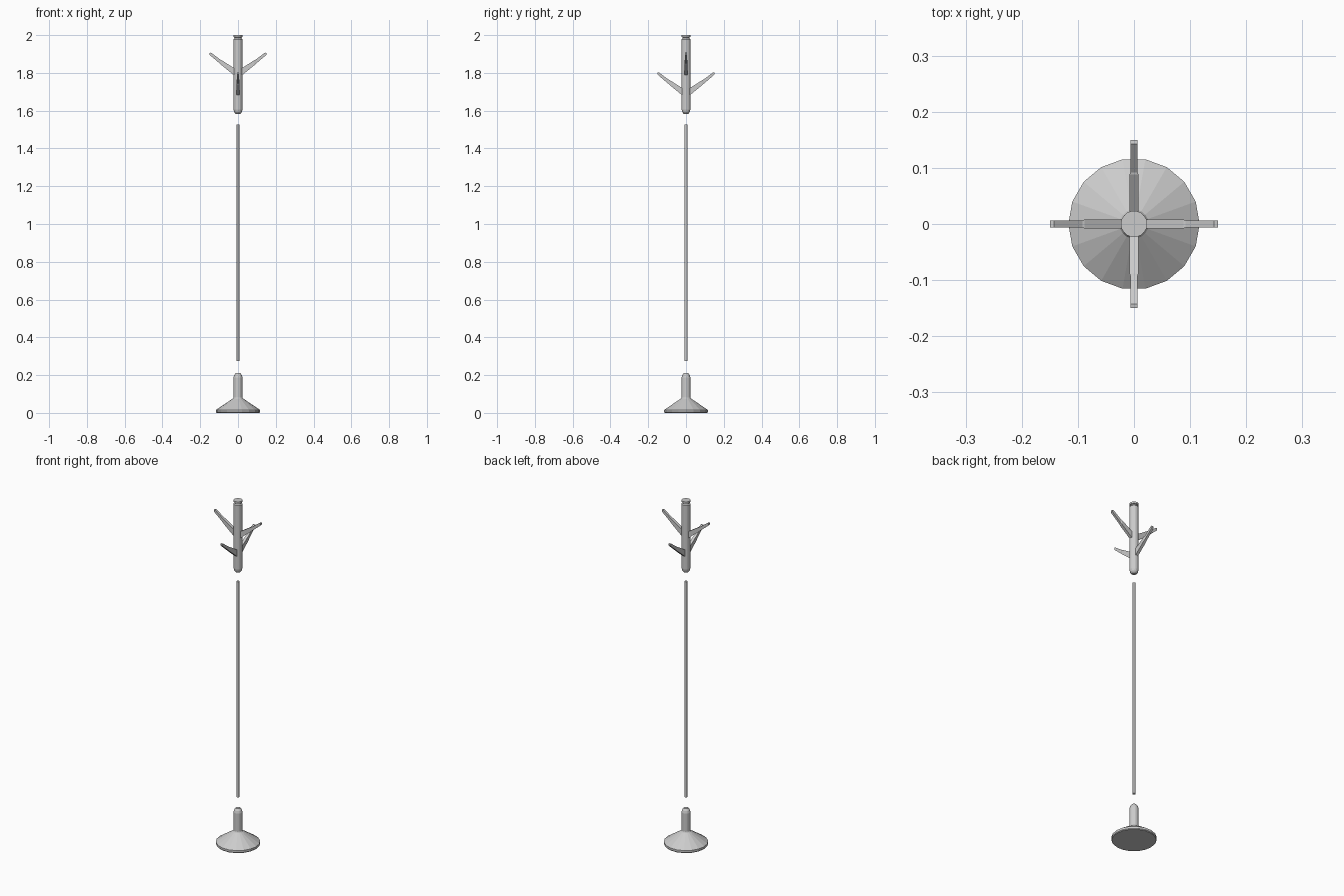
import bpy, bmesh, math
from mathutils import Matrix

if "Cube" in bpy.data.objects:
    bpy.data.objects.remove(bpy.data.objects["Cube"])

SIDES = 18


def make_object(name, bm):
    bmesh.ops.recalc_face_normals(bm, faces=bm.faces)
    mesh = bpy.data.meshes.new(name)
    bm.to_mesh(mesh)
    bm.free()
    obj = bpy.data.objects.new(name, mesh)
    bpy.context.collection.objects.link(obj)
    return obj


def loft(name, rings, transform=None):
    """Join rings of points into a closed solid."""
    bm = bmesh.new()
    loops = [[bm.verts.new(p) for p in ring] for ring in rings]
    n = len(loops[0])
    for a, b in zip(loops, loops[1:]):
        for i in range(n):
            j = (i + 1) % n
            bm.faces.new((a[i], a[j], b[j], b[i]))
    bm.faces.new(loops[0][::-1])
    bm.faces.new(loops[-1])
    if transform:
        bm.transform(transform)
    return make_object(name, bm)


def lathe(name, profile, sides=SIDES):
    """Revolve (radius, z) pairs around the z axis."""
    angles = [2 * math.pi * i / sides for i in range(sides)]
    return loft(name, [[(r * math.cos(a), r * math.sin(a), z) for a in angles]
                       for r, z in profile])


def branch(name, angle, drop):
    """Tapered hook: stations of (r, lower z, upper z, half width)."""
    stations = [(0.0, 1.77, 1.812, 0.0085),
                (0.088, 1.842, 1.868, 0.008),
                (0.092, 1.846, 1.869, 0.0065),
                (0.143, 1.889, 1.907, 0.0065),
                (0.150, 1.896, 1.906, 0.0065)]
    rings = [[(r, -w, lo - drop), (r, w, lo - drop),
              (r, w, hi - drop), (r, -w, hi - drop)]
             for r, lo, hi, w in stations]
    return loft(name, rings, Matrix.Rotation(math.radians(angle), 4, 'Z'))


# Weighted foot with socket
lathe("base", [(0.114, 0.0), (0.117, 0.004), (0.117, 0.016), (0.026, 0.077),
               (0.0235, 0.082), (0.0235, 0.188), (0.020, 0.200), (0.012, 0.211)])

# Slim middle pole, separate from both ends
lathe("pole", [(0.008, 0.275), (0.008, 1.528)])

# Upper stem with grooved cap
lathe("upper_stem", [(0.012, 1.583), (0.020, 1.592), (0.0235, 1.606),
                     (0.0235, 1.978), (0.018, 1.984), (0.018, 1.988),
                     (0.0235, 1.990), (0.0235, 2.0)])

# Upper pair of hooks along x, lower pair along y
for i in range(2):
    branch(f"upper_hook_{i + 1}", 180 * i, 0.0)
    branch(f"lower_hook_{i + 1}", 90 + 180 * i, 0.105)
